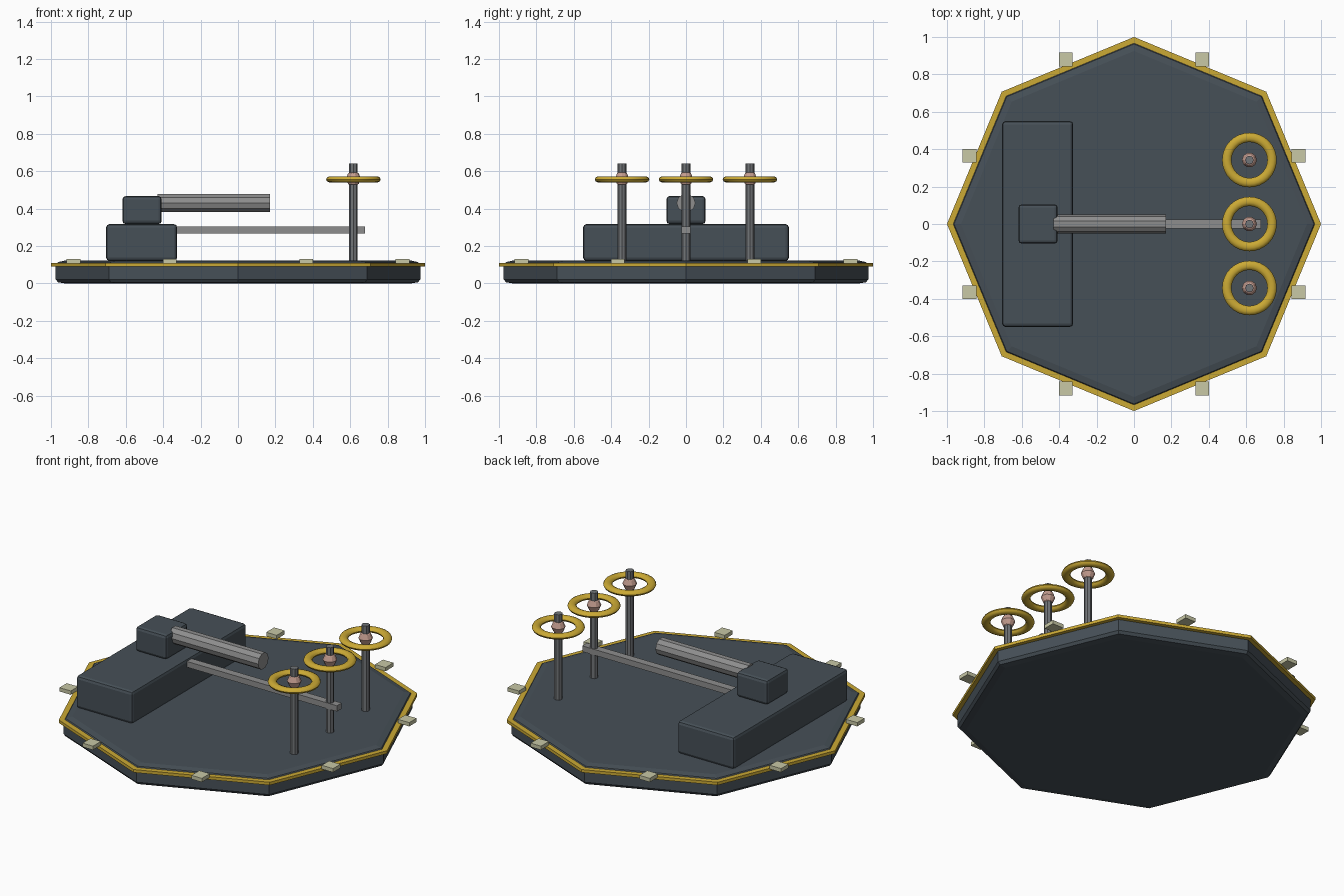
import bpy, bmesh, math
from mathutils import Matrix

if "Cube" in bpy.data.objects:
    bpy.data.objects.remove(bpy.data.objects["Cube"])


def mat(name, rgb):
    m = bpy.data.materials.new(name)
    m.diffuse_color = (*rgb, 1)
    m.use_nodes = True
    m.node_tree.nodes["Principled BSDF"].inputs["Base Color"].default_value = m.diffuse_color
    return m


SLATE = mat("dark slate", (0.062, 0.080, 0.096))
GOLD = mat("gold", (0.60, 0.40, 0.035))
CREAM = mat("pale cream", (0.58, 0.58, 0.38))
STEEL = mat("light steel", (0.27, 0.27, 0.27))
IRON = mat("dark steel", (0.17, 0.18, 0.19))
PINK = mat("copper pink", (0.56, 0.34, 0.28))


def finish(name, bm, material, smooth=None):
    bmesh.ops.recalc_face_normals(bm, faces=bm.faces)
    me = bpy.data.meshes.new(name)
    bm.to_mesh(me)
    bm.free()
    me.materials.append(material)
    ob = bpy.data.objects.new(name, me)
    bpy.context.collection.objects.link(ob)
    if smooth:
        bpy.ops.object.select_all(action='DESELECT')
        ob.select_set(True)
        bpy.context.view_layer.objects.active = ob
        bpy.ops.object.shade_smooth_by_angle(angle=math.radians(smooth))
    return ob


def box(name, x0, x1, y0, y1, z0, z1, material, bevel=0):
    bm = bmesh.new()
    bmesh.ops.create_cube(bm, size=1, matrix=Matrix.Translation(((x0 + x1) / 2, (y0 + y1) / 2, (z0 + z1) / 2))
                          @ Matrix.Diagonal((x1 - x0, y1 - y0, z1 - z0, 1)))
    if bevel:
        bmesh.ops.bevel(bm, geom=bm.edges[:], offset=bevel, segments=2, profile=0.5, affect='EDGES')
    return finish(name, bm, material)


def lathe(name, profile, sides, material, centre=(0, 0, 0), closed=False, smooth=None):
    """Revolve (radius, z) points about z; open profiles get end caps."""
    bm = bmesh.new()
    rings = []
    for r, z in profile:
        rings.append([bm.verts.new((centre[0] + r * math.cos(math.tau * i / sides),
                                    centre[1] + r * math.sin(math.tau * i / sides),
                                    centre[2] + z)) for i in range(sides)])
    for k in range(len(rings) if closed else len(rings) - 1):
        a, b = rings[k], rings[(k + 1) % len(rings)]
        for i in range(sides):
            j = (i + 1) % sides
            bm.faces.new((a[i], a[j], b[j], b[i]))
    if not closed:
        bm.faces.new(rings[0])
        bm.faces.new(rings[-1])
    return finish(name, bm, material, smooth)


# Octagonal base with softened rims, and the gold trim around it
lathe("base_plate", [(0.925, 0), (0.962, 0.006), (0.975, 0.022), (0.975, 0.098),
                     (0.962, 0.114), (0.925, 0.122)], 8, SLATE)
lathe("trim_ring", [(0.945, 0.09), (1.0, 0.09), (1.0, 0.108), (0.945, 0.108)], 8, GOLD, closed=True)

# Cream tabs at the middle of each side
for sx in (-1, 1):
    for sy in (-1, 1):
        for cx, cy, hx, hy in ((0.88, 0.365, 0.038, 0.035), (0.365, 0.88, 0.035, 0.038)):
            x, y = sx * cx, sy * cy
            box("edge_tab", x - hx, x + hx, y - hy, y + hy, 0.107, 0.13, CREAM)

# Console block and the small housing on top
box("console_block", -0.705, -0.325, -0.55, 0.55, 0.12, 0.317, SLATE, 0.018)
box("barrel_housing", -0.618, -0.408, -0.105, 0.105, 0.317, 0.467, SLATE, 0.018)

# Barrel pointing along +x, and the bar below it
bm = bmesh.new()
bmesh.ops.create_cone(bm, cap_ends=True, segments=10, radius1=0.05, radius2=0.05, depth=0.6,
                      matrix=Matrix.Translation((-0.13, 0, 0.43)) @ Matrix.Rotation(math.pi / 2, 4, 'Y'))
finish("barrel", bm, STEEL)
box("cross_bar", -0.4, 0.68, -0.023, 0.023, 0.268, 0.303, STEEL)

# Three valve posts, each with a hub and a handwheel
for y in (-0.342, 0, 0.342):
    lathe("valve_post", [(0.023, 0.11), (0.023, 0.64)], 8, IRON, (0.617, y, 0))
    lathe("valve_hub", [(0.04 * math.sin(a), -0.04 * math.cos(a))
                        for a in (0.35, math.pi / 4, math.pi / 2, math.pi * 3 / 4, math.pi - 0.35)],
          10, PINK, (0.617, y, 0.56))
    lathe("handwheel", [(0.121 + 0.025 * math.cos(math.tau * k / 10), 0.017 * math.sin(math.tau * k / 10))
                        for k in range(10)], 32, GOLD, (0.617, y, 0.556), closed=True, smooth=50)
